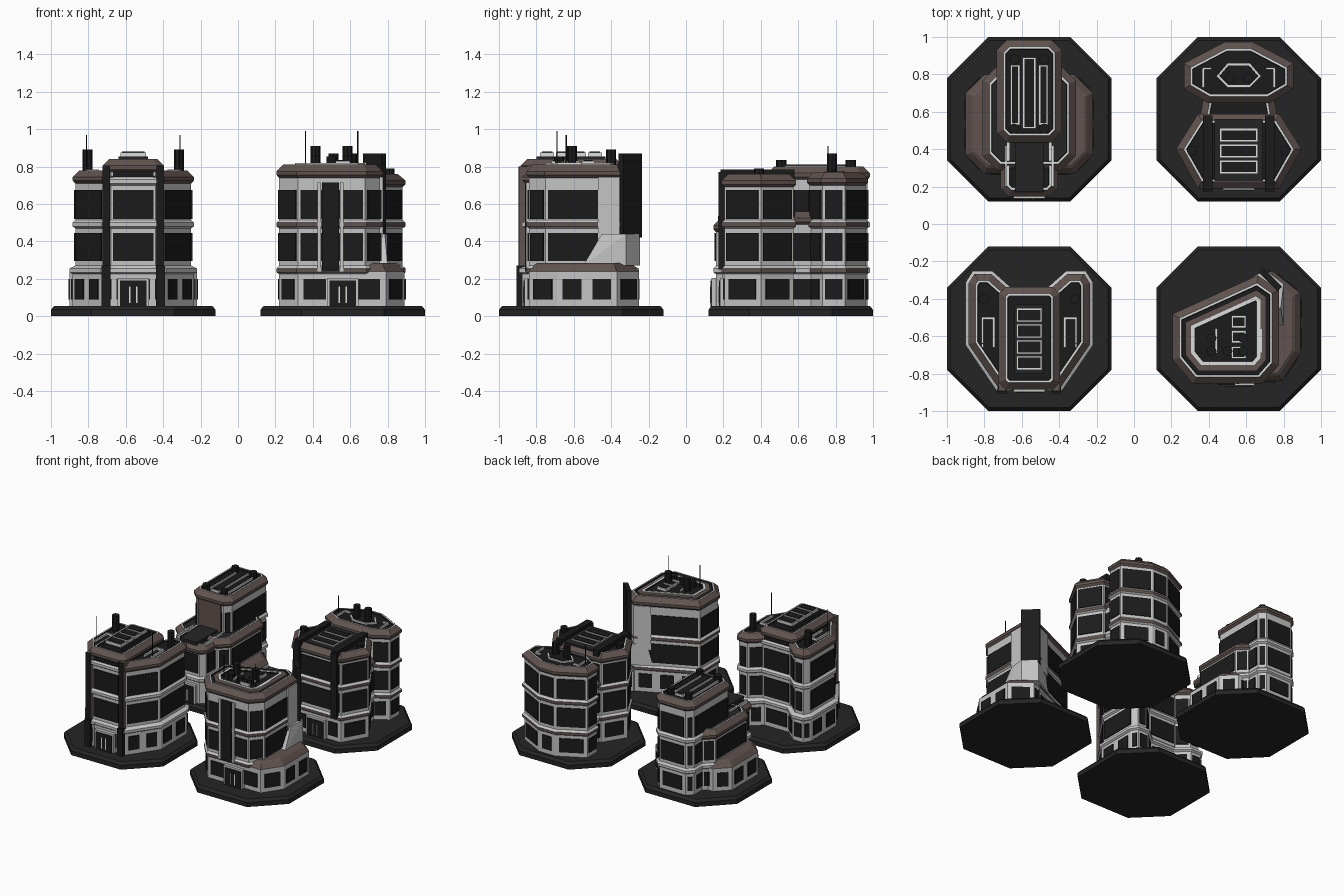
import bpy, bmesh, math
from mathutils import Vector, Matrix

if "Cube" in bpy.data.objects:
    bpy.data.objects.remove(bpy.data.objects["Cube"])

def mat(name, c):
    m = bpy.data.materials.new(name)
    m.diffuse_color = (*c, 1)
    m.use_nodes = True
    m.node_tree.nodes["Principled BSDF"].inputs["Base Color"].default_value = m.diffuse_color
    return m

LIGHT, TRIM, DARK, BASE, BROWN = range(5)
MATS = [mat("light_wall", (.56, .56, .56)), mat("white_trim", (.72, .73, .73)),
        mat("dark_glass", (.011, .011, .011)), mat("dark_base", (.018, .018, .018)),
        mat("brown_panel", (.12, .088, .08))]

def finish(bm, name, mi=None):
    bmesh.ops.recalc_face_normals(bm, faces=bm.faces)
    me = bpy.data.meshes.new(name)
    if mi is not None:
        me.materials.append(MATS[mi])
    else:
        for m in MATS:
            me.materials.append(m)
    bm.to_mesh(me)
    bm.free()
    ob = bpy.data.objects.new(name, me)
    bpy.context.collection.objects.link(ob)
    return ob

def offset(pts, d):
    """Push every edge of a convex counter-clockwise outline outwards by d."""
    out = []
    for i, p in enumerate(pts):
        a, b = Vector(pts[i - 1]), Vector(pts[(i + 1) % len(pts)])
        p = Vector(p)
        e1, e2 = (p - a).normalized(), (b - p).normalized()
        n1, n2 = Vector((e1.y, -e1.x)), Vector((e2.y, -e2.x))
        out.append(p + (n1 + n2) * d / (1 + n1.dot(n2)))
    return out

def loft(name, c, pts, prof, cap):
    """Stack of outlines; prof = (z, offset, colour of the band below)."""
    bm = bmesh.new()
    rings = [[bm.verts.new((c[0] + p.x, c[1] + p.y, z)) for p in offset(pts, d)] for z, d, _ in prof]
    n = len(pts)
    for k in range(1, len(rings)):
        for i in range(n):
            j = (i + 1) % n
            f = bm.faces.new((rings[k-1][i], rings[k-1][j], rings[k][j], rings[k][i]))
            f.material_index = prof[k][2]
    bm.faces.new(rings[0][::-1]).material_index = prof[1][2]
    bm.faces.new(rings[-1]).material_index = cap
    return finish(bm, name)

def boxes(name, items, mi):
    """items = (centre, size, angle about z)"""
    bm = bmesh.new()
    for c, s, a in items:
        M = Matrix.Translation(c) @ Matrix.Rotation(a, 4, 'Z') @ Matrix.Diagonal((*s, 1))
        bmesh.ops.create_cube(bm, size=1, matrix=M)
    return finish(bm, name, mi)

def span(c, x0, x1, y0, y1, z0, z1):
    return ((c[0] + (x0 + x1) / 2, c[1] + (y0 + y1) / 2, (z0 + z1) / 2),
            (x1 - x0, y1 - y0, z1 - z0), 0)

def cyls(name, c, spots, z0, z1, r, mi=DARK):
    bm = bmesh.new()
    for x, y in spots:
        bmesh.ops.create_cone(bm, segments=8, cap_ends=True, radius1=r, radius2=r, depth=z1 - z0,
                              matrix=Matrix.Translation((c[0] + x, c[1] + y, (z0 + z1) / 2)))
    return finish(bm, name, mi)

def hull(name, pts, mi):
    bm = bmesh.new()
    vs = [bm.verts.new(p) for p in pts]
    bmesh.ops.convex_hull(bm, input=vs)
    return finish(bm, name, mi)

def chamfer_rect(x0, x1, y0, y1, k):
    return [(x0 + k, y0), (x1 - k, y0), (x1, y0 + k), (x1, y1 - k),
            (x1 - k, y1), (x0 + k, y1), (x0, y1 - k), (x0, y0 + k)]

def tower(name, c, pts, floors, top, ledge=LIGHT, cap=DARK, base=.0, trim=TRIM):
    """Walls with ledges between the floors, brown parapet, window plates on every wide side."""
    prof = [(.05, base, LIGHT)]
    for i, (a, b) in enumerate(floors[:-1]):
        w = base if i == 0 else 0
        prof += [(b + .025, w, LIGHT), (b + .035, w + .014, LIGHT),
                 (b + .055, w + .014, ledge), (b + .07, 0, LIGHT)]
    if len(floors) == 1:
        prof += [(top - .045, base, LIGHT), (top - .01, -.03, BROWN), (top, -.045, BROWN)]
    else:
        prof += [(top - .07, 0, LIGHT), (top - .055, .014, BROWN), (top - .035, .014, BROWN),
                 (top, -.022, BROWN), (top, -.034, trim), (top - .012, -.036, DARK)]
    loft(name, c, pts, prof, cap)
    items = []
    for i, p in enumerate(pts):
        for k, (a, b) in enumerate(floors):
            ring = offset(pts, base if k == 0 else 0)
            p, q = ring[i], ring[(i + 1) % len(pts)]
            e = q - p
            if e.length < .06:
                continue
            n = max(1, round(e.length / .16)) if k == 0 else 1
            w = e.length / n
            for s in range(n):
                m = p + e * (s + .5) / n
                items.append(((c[0] + m.x, c[1] + m.y, (a + b) / 2),
                              (w - (.06 if k == 0 and w > .12 else .026), .014, b - a), math.atan2(e.y, e.x)))
    boxes(name + "_windows", items, DARK)

def vents(name, c, rects, z):
    """Dark roof hatches with a light outline."""
    boxes(name + "_rims", [span(c, *r, z - .02, z) for r in rects], TRIM)
    g = .009
    boxes(name + "_lids", [span(c, r[0] + g, r[1] - g, r[2] + g, r[3] - g, z - .01, z + .005) for r in rects], DARK)

def door(name, c, y):
    boxes(name + "_frame", [span(c, -.085, .085, y - .018, y + .05, .05, .205)], LIGHT)
    boxes(name + "_panel", [span(c, -.07, .07, y - .024, y, .05, .19)], DARK)
    boxes(name + "_slits", [span(c, s * .018 - .004, s * .018 + .004, y - .027, y, .07, .16) for s in (-1, 1)], TRIM)

FLOORS = [(.09, .2), (.295, .445), (.52, .675)]
A, B, C, D = (-.56, -.56), (-.56, .56), (.56, .56), (.56, -.56)

# octagonal plinths
for n, c in (("front_left", A), ("back_left", B), ("back_right", C), ("front_right", D)):
    loft(n + "_plinth", c, chamfer_rect(-.44, .44, -.44, .44, .22),
         [(0, 0, BASE), (.035, 0, BASE), (.055, -.018, BASE)], BASE)

# front left building: two wings around a taller core
wing = [(-.31, -.08), (-.16, -.30), (-.12, -.30), (-.12, .2), (-.21, .28), (-.285, .28), (-.31, .24)]
tower("left_wing", A, wing, FLOORS, .78, base=.016)
tower("right_wing", A, [(-x, y) for x, y in wing[::-1]], FLOORS, .78, base=.016)
tower("core", A, chamfer_rect(-.15, .15, -.31, .21, .03), FLOORS + [(.745, .79)], .84)
boxes("core_upper_sides", [span(A, s * .148 - .008, s * .148 + .008, -.25, .15, .7, .8) for s in (-1, 1)], BROWN)
boxes("core_posts", [span(A, s * .145 - .02, s * .145 + .02, -.33, -.25, .05, .8) for s in (-1, 1)], BROWN)
boxes("core_post_fronts", [span(A, s * .145 - .02, s * .145 + .02, -.336, -.33, .05, .8) for s in (-1, 1)], DARK)
boxes("porch_posts", [span(A, s * .145 - .024, s * .145 + .024, -.345, -.3, .05, .27) for s in (-1, 1)], DARK)
boxes("core_roof_step", [span(A, -.08, .08, -.24, .13, .82, .855)], BASE)
vents("core_vents", A, [(-.068, .068, y, y + .075) for y in (-.22, -.135, -.05, .035)], .875)
boxes("wing_roof_lines", [span(A, s * x - .006, s * x + .006, -.1, .06, .76, .785) for s in (-1, 1) for x in (.19, .25)]
      + [span(A, s * .22 - .036, s * .22 + .036, .05, .062, .76, .785) for s in (-1, 1)], TRIM)
cyls("wing_chimneys", A, [(-.245, .16), (.245, .16)], .75, .89, .027)
cyls("wing_antennas", A, [(-.25, -.08), (.25, -.08)], .75, .97, .003)
door("core_door", A, -.32)

# back left building: stepped tower
tower("wide_base", B, chamfer_rect(-.34, .34, -.29, .24, .1), FLOORS[:1], .28, cap=BROWN)
tower("mid_block", B, chamfer_rect(-.235, .235, -.26, .27, .07), FLOORS[:2], .53, cap=BASE)
tower("front_block", B, chamfer_rect(-.14, .14, -.40, -.05, .035), FLOORS[:2], .52)
tower("tall_block", B, chamfer_rect(-.16, .16, -.11, .41, .045), FLOORS, .8)
boxes("tall_front_panel", [span(B, -.1, .1, -.126, -.11, .52, .74)], BROWN)
boxes("front_roof_strip", [span(B, -.075, .075, -.39, -.1, .49, .535)], BASE)
boxes("front_roof_lines", [span(B, s * .125 - .006, s * .125 + .006, -.36, -.14, .5, .53) for s in (-1, 1)], TRIM)
vents("tall_vents", B, [(-.1, -.05, -.03, .29), (-.035, .035, -.05, .33), (.05, .1, -.03, .29)], .805)
cyls("tall_chimneys", B, [(x, y) for x in (-.08, .08) for y in (-.05, .32)], .77, .835, .028)
door("front_block_door", B, -.405)

# back right building: two linked pavilions
tower("rear_pavilion", C, [(-.28, .17), (-.16, .10), (.16, .10), (.28, .17), (.28, .29), (.07, .4),
                           (-.07, .4), (-.28, .29)], FLOORS, .77, ledge=BROWN)
tower("front_pavilion", C, [(-.32, -.16), (-.21, -.355), (.21, -.355), (.32, -.16), (.21, .015), (-.21, .015)],
      FLOORS, .76, ledge=BROWN)
tower("link", C, [(-.2, -.03), (.2, -.03), (.14, .06), (.2, .14), (-.2, .14), (-.14, .06)][:2]
      + [(.17, .14), (-.17, .14)], FLOORS[:2], .56)
loft("rear_roof_hatch", C, [(-.12, .23), (-.06, .17), (.06, .17), (.12, .23), (.06, .3), (-.06, .3)],
     [(.74, 0, TRIM), (.77, 0, TRIM), (.77, -.012, TRIM), (.775, -.013, DARK)], DARK)
boxes("rear_roof_lines", [span(C, s * .19 - .006, s * .19 + .006, .17, .27, .75, .772) for s in (-1, 1)]
      + [span(C, s * .17 - .025, s * .17 + .025, .265, .277, .75, .772) for s in (-1, 1)], TRIM)
boxes("roof_pipes", [span(C, s * .165 - .025, s * .165 + .025, -.375, .02, .735, .785) for s in (-1, 1)]
      + [span(C, s * .165 - .025, s * .165 + .025, -.385, -.35, .25, .77) for s in (-1, 1)], DARK)
boxes("pavilion_roof", [span(C, -.13, .13, -.33, -.0, .74, .768)], BASE)
vents("pavilion_vents", C, [(-.1, .1, y, y + .07) for y in (-.29, -.205, -.12)], .775)
cyls("pavilion_domes", C, [(-.25, -.17), (.25, -.17)], .73, .79, .027)
cyls("rear_chimneys", C, [(-.05, .22), (.05, .22)], .74, .87, .027)
cyls("rear_antenna", C, [(-.2, .2)], .74, .91, .003)
door("pavilion_door", C, -.36)

# front right building: wedge tower with low side wing and corner slab
body = [(-.24, -.28), (.12, -.28), (.2, -.19), (.2, .2), (.1, .27), (-.34, .07), (-.34, -.16)]
tower("wedge_tower", D, body, FLOORS, .81, ledge=BROWN)
loft("wedge_roof_rings", D, body,
     [(.78, -.055, BROWN), (.812, -.055, BROWN), (.812, -.085, BROWN), (.818, -.085, TRIM),
      (.818, -.105, TRIM), (.808, -.106, DARK)], DARK)
tower("side_wing", D, [(.05, -.28), (.23, -.28), (.33, -.13), (.33, .19), (.18, .31), (.1, .28)],
      FLOORS[:1], .285, cap=BROWN)
hull("corner_fin", [(D[0] + x, D[1] + y, z) for x, y, z in
     [(.08, .01, .27), (.24, .01, .27), (.08, .11, .44), (.225, .11, .44), (.24, .24, .44), (.14, .315, .44),
      (.24, .24, .27), (.14, .315, .27), (.0, .23, .44), (-.06, .2, .27)]], LIGHT)
hull("corner_wall", [(D[0] + x, D[1] + y, z) for z in (.4, .745) for x, y in
     [(.1, .1), (.215, .09), (.215, .205), (.1, .285), (-.02, .232)]], LIGHT)
boxes("corner_slab", [((D[0] + .17, D[1] + .262, .645), (.14, .035, .45), -math.pi / 4)], DARK)
boxes("front_strip", [span(D, -.11, -.02, -.302, -.27, .24, .715)], DARK)
boxes("front_strip_sides", [span(D, x - .01, x + .01, -.296, -.27, .24, .715) for x in (-.125, -.005)], LIGHT)
vents("wedge_vents", D, [(-.04, .04, y, y + .065) for y in (-.16, -.075, .005)], .83)
boxes("wedge_roof_lines", [span(D, s * .12 - .006, s * .12 + .006, -.13, .0, .8, .822) for s in (-1, 1)], TRIM)
cyls("wedge_chimneys", D, [(-.145, -.05), (.015 + .01, -.05)], .8, .91, .027)
cyls("wedge_small_chimneys", D, [(-.145, -.12), (.025, -.12), (-.06, -.12)], .8, .855, .027)
cyls("wedge_antennas", D, [(-.2, -.13), (.08, -.13)], .79, .99, .003)
door("wedge_door", D, -.285)
